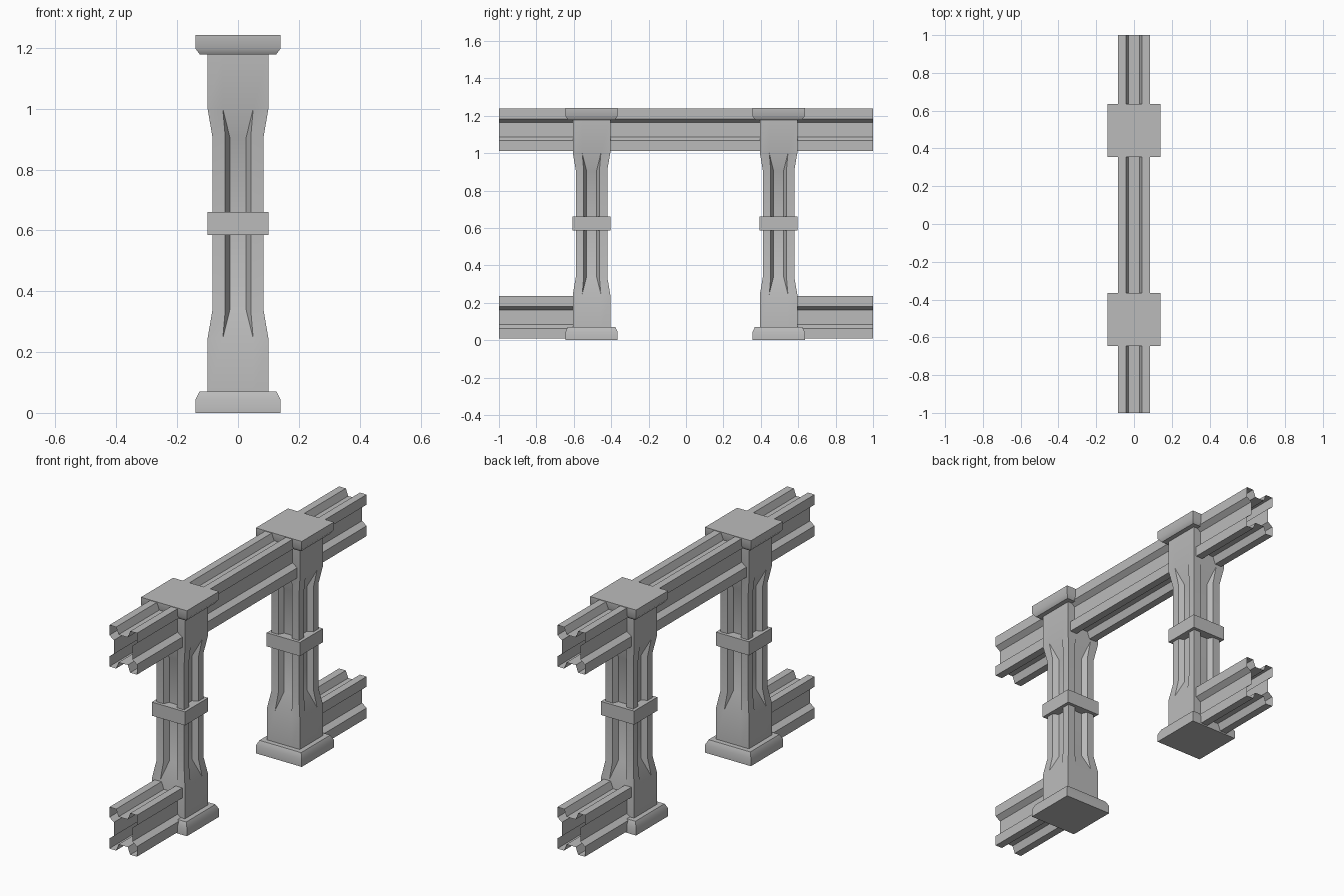
import bpy
import bmesh
from math import radians

cube = bpy.data.objects.get("Cube")
if cube:
    bpy.data.objects.remove(cube, do_unlink=True)

stone = bpy.data.materials.new("grey_stone")
stone.use_nodes = True
grey = (0.5, 0.5, 0.5, 1)
stone.diffuse_color = grey
stone.node_tree.nodes["Principled BSDF"].inputs["Base Color"].default_value = grey


def square(h):
    return [(-h, -h), (h, -h), (h, h), (-h, h)]


def fluted(h, edge, floor, depth, stretch=1.0):
    """Square outline with a tapered groove in the middle of each side."""
    side = [(-h, -h), (-edge, -h), (-floor, depth - h), (floor, depth - h), (edge, -h)]
    ring = []
    for _ in range(4):
        ring += side
        side = [(-y, x) for x, y in side]
    return [(x, y * stretch) for x, y in ring]


def loft(name, rings, caps=True):
    """Skin a list of 3D rings with equal point counts."""
    bm = bmesh.new()
    rows = [[bm.verts.new(p) for p in ring] for ring in rings]
    n = len(rows[0])
    for low, high in zip(rows, rows[1:]):
        for i in range(n):
            j = (i + 1) % n
            bm.faces.new((low[i], low[j], high[j], high[i]))
    if caps:
        bm.faces.new(rows[0][::-1])
        bm.faces.new(rows[-1])
    bmesh.ops.remove_doubles(bm, verts=bm.verts, dist=0.0001)
    bmesh.ops.recalc_face_normals(bm, faces=bm.faces)
    mesh = bpy.data.meshes.new(name)
    bm.to_mesh(mesh)
    bm.free()
    mesh.materials.append(stone)
    obj = bpy.data.objects.new(name, mesh)
    bpy.context.collection.objects.link(obj)
    bpy.ops.object.select_all(action='DESELECT')
    obj.select_set(True)
    bpy.context.view_layer.objects.active = obj
    bpy.ops.object.shade_smooth_by_angle(angle=radians(40))
    return obj


def upright(name, y, levels):
    return loft(name, [[(px, py + y, z) for px, py in ring] for ring, z in levels])


def beam(name, y0, y1, z):
    # Hollow fluted tube, open at both ends
    outline = fluted(0.084, 0.043, 0.028, 0.028, 1.36)
    return loft(name, [[(px, y, z + pz) for px, pz in outline] for y in (y0, y1)], caps=False)


plain = fluted(0.1, 0.05, 0.05, 0)
shaft = fluted(0.084, 0.042, 0.027, 0.03)

for label, y in (("front", -0.505), ("back", 0.495)):
    # Plinth, fluted column, middle band and cap
    upright(label + "_plinth", y, [(square(0.14), 0), (square(0.14), 0.043), (square(0.127), 0.07)])
    upright(label + "_column", y, [(plain, 0.06), (plain, 0.245), (shaft, 0.338),
                                   (shaft, 0.907), (plain, 1.0), (plain, 1.19)])
    upright(label + "_band", y, [(square(0.101), 0.585), (square(0.101), 0.66)])
    upright(label + "_cap", y, [(square(0.125), 1.178), (square(0.14), 1.198), (square(0.14), 1.242)])

# Long top rail and the two short bottom rails
beam("top_rail", -1, 1, 1.125)
beam("front_bottom_rail", -1, -0.55, 0.122)
beam("back_bottom_rail", 0.55, 1, 0.122)
